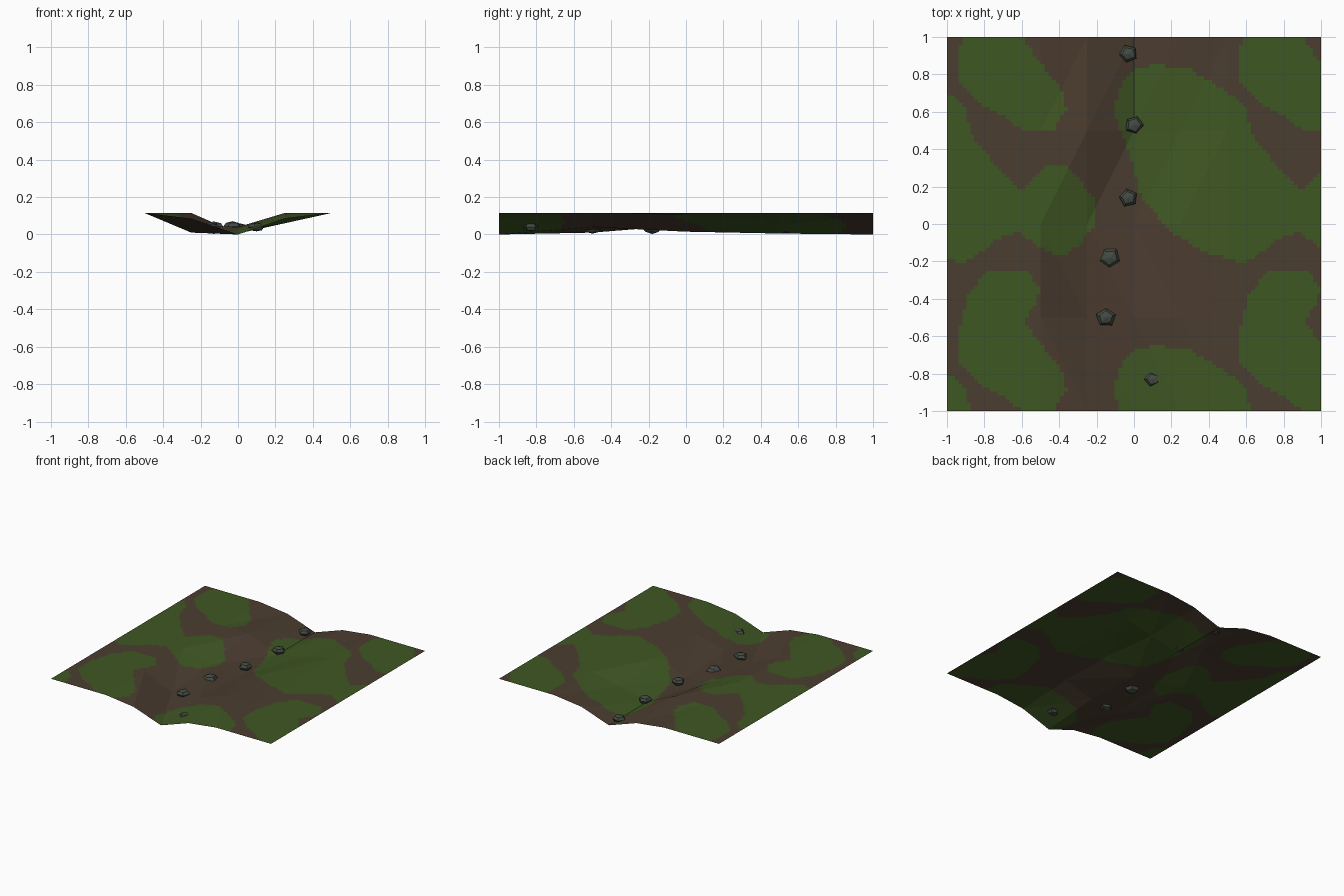
import bpy, bmesh, math, random
from mathutils import Vector

if "Cube" in bpy.data.objects:
    bpy.data.objects.remove(bpy.data.objects["Cube"])

random.seed(4)


def material(name, rgb):
    m = bpy.data.materials.new(name)
    lin = [((c / 255 + 0.055) / 1.055) ** 2.4 for c in rgb]
    m.diffuse_color = (*lin, 1)
    m.use_nodes = True
    m.node_tree.nodes["Principled BSDF"].inputs["Base Color"].default_value = m.diffuse_color
    return m


soil = material("brown soil", (75, 61, 48))
grass = material("moss green", (63, 87, 35))
stone = material("grey stone", (68, 75, 67))

# Grass patches: outlines that repeat every 1.5 units both ways
PERIOD = 1.5
PATCHES = [
    [(.10, .85), (.30, .83), (.47, .72), (.59, .64), (.63, .48), (.78, .29),
     (.90, .17), (.90, -.04), (.78, -.08), (.59, -.21), (.38, -.15), (.19, -.04),
     (.03, .16), (-.02, .37), (-.10, .58), (-.09, .72), (.0, .82)],
    [(-.62, .16), (-.48, .31), (-.36, .31), (-.21, .14), (-.21, .0),
     (-.28, -.10), (-.40, -.18), (-.50, -.13), (-.62, -.04)],
    [(-.78, -.25), (-.57, -.25), (-.50, -.35), (-.53, -.43), (-.59, -.52),
     (-.50, -.64), (-.39, -.78), (-.36, -.88), (-.42, -.99), (-.60, -1.0),
     (-.72, -.91), (-.85, -.84), (-.94, -.73), (-.94, -.60), (-.89, -.38)],
]


def inside(x, y, poly):
    hit = False
    for (ax, ay), (bx, by) in zip(poly, poly[1:] + poly[:1]):
        if (ay > y) != (by > y) and x < ax + (y - ay) * (bx - ax) / (by - ay):
            hit = not hit
    return hit


def is_grass(x, y):
    shifts = (-PERIOD, 0, PERIOD)
    return any(inside(x + i, y + j, p) for p in PATCHES for i in shifts for j in shifts)


# Ground sheet: flat banks with a winding channel through the middle
TOP = 0.115
CHANNEL = [(.085, 0, .085), (.01, .04, TOP), (.05, .015, .105),
           (TOP, .005, .06), (.085, 0, .085)]
bm = bmesh.new()
rows = []
for j, mid in enumerate(CHANNEL):
    zs = [TOP] * 3 + list(mid) + [TOP] * 3
    rows.append([bm.verts.new((-1 + i * .25, -1 + j * .5, z)) for i, z in enumerate(zs)])
for j in range(4):
    for i in range(8):
        a, b = rows[j][i], rows[j][i + 1]
        d, c = rows[j + 1][i], rows[j + 1][i + 1]
        tris = [(a, b, d), (b, c, d)] if j < 2 else [(a, b, c), (a, c, d)]
        for t in tris:
            bm.faces.new(t)

# Fine square cuts so the patches can be assigned per cell
CELLS = 96
step = 2 / CELLS
for axis in (Vector((1, 0, 0)), Vector((0, 1, 0))):
    for k in range(1, CELLS):
        bmesh.ops.bisect_plane(bm, geom=bm.verts[:] + bm.edges[:] + bm.faces[:],
                               dist=1e-5, plane_co=axis * (-1 + k * step), plane_no=axis)
cells = {}
for f in bm.faces:
    p = f.calc_center_median()
    key = (math.floor((p.x + 1) / step), math.floor((p.y + 1) / step))
    if key not in cells:
        cells[key] = is_grass(-1 + (key[0] + .5) * step, -1 + (key[1] + .5) * step)
    f.material_index = int(cells[key])
mesh = bpy.data.meshes.new("ground")
bm.to_mesh(mesh)
bm.free()
mesh.materials.append(soil)
mesh.materials.append(grass)
bpy.context.collection.objects.link(bpy.data.objects.new("ground", mesh))

# Stepping stones: flattened five-sided pebbles along the channel
STONES = [(.10, -.83, .040, .045, .3), (-.15, -.50, .034, .054, .0),
          (-.13, -.18, .037, .060, .6), (-.03, .14, .042, .053, .2),
          (.0, .53, .032, .052, .9), (-.03, .91, .030, .052, .4)]
for n, (x, y, z, r, turn) in enumerate(STONES, 1):
    bpy.ops.mesh.primitive_uv_sphere_add(segments=5, ring_count=4, radius=r,
                                         location=(x, y, z), rotation=(0, 0, turn))
    ob = bpy.context.object
    ob.name = f"stone_{n}"
    ob.scale = (1, .95, .55)
    for v in ob.data.vertices:
        v.co *= random.uniform(.93, 1.05)
    ob.data.materials.append(stone)
